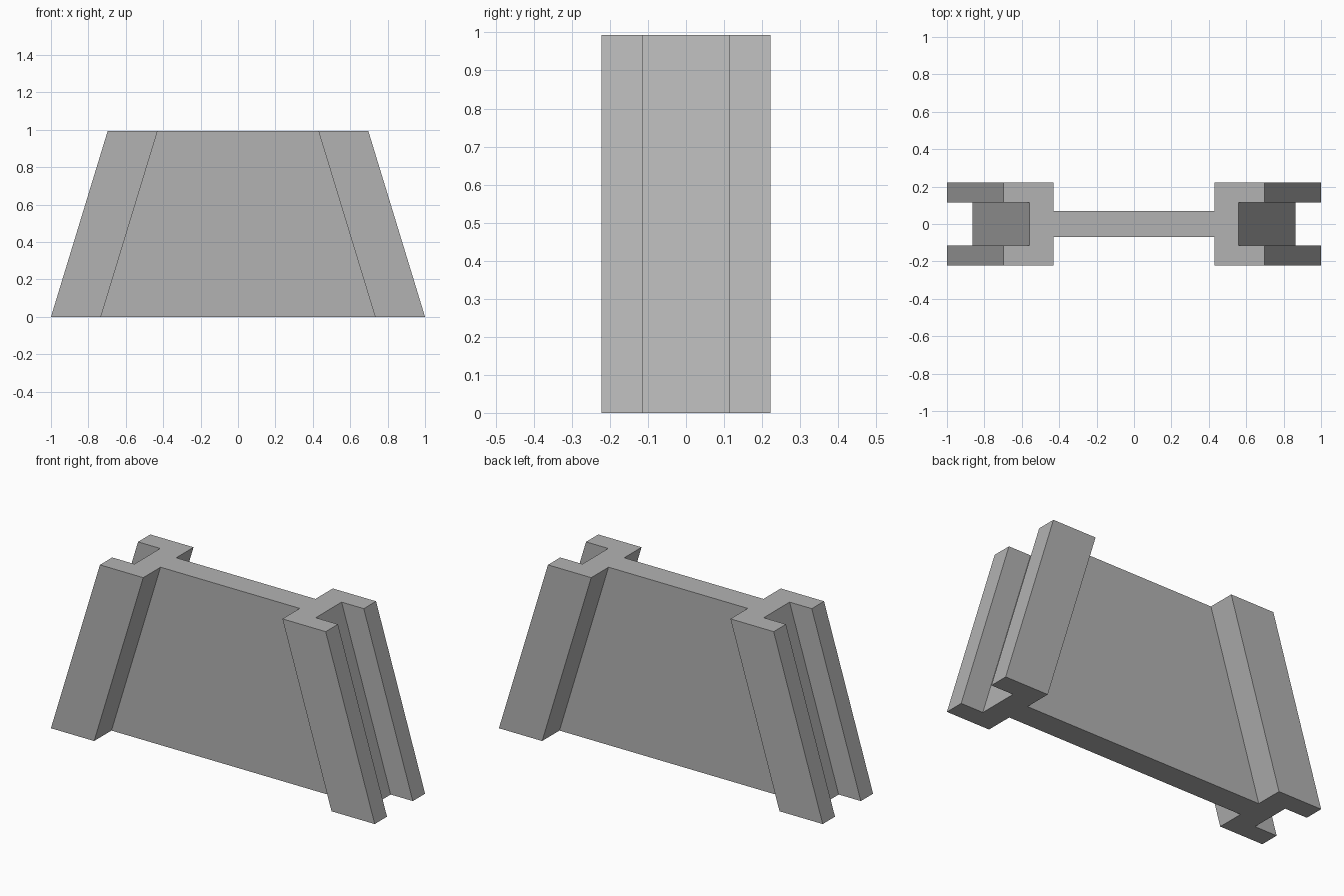
import bpy
import bmesh

# Remove the default cube
cube = bpy.data.objects.get("Cube")
if cube:
    bpy.data.objects.remove(cube, do_unlink=True)

HEIGHT = 0.993
LEAN = 0.303  # how far each end moves inward from foot to top

# Plain grey material
grey = bpy.data.materials.new("plain_grey")
grey.use_nodes = True
colour = (0.45, 0.45, 0.45, 1)
grey.diffuse_color = colour
grey.node_tree.nodes["Principled BSDF"].inputs["Base Color"].default_value = colour

# Quarter of the plan outline: web, flange, end groove
quarter = [(0.733, 0.069), (0.733, 0.222), (1, 0.222), (1, 0.114), (0.863, 0.114)]
half = quarter + [(x, -y) for x, y in reversed(quarter)]
outline = half + [(-x, -y) for x, y in half]


def leaning_prism(name, points, height, lean, material):
    """Raise a plan outline, leaning both ends toward the centre."""
    bm = bmesh.new()
    foot = [bm.verts.new((x, y, 0)) for x, y in points]
    top = [bm.verts.new((x - lean if x > 0 else x + lean, y, height)) for x, y in points]
    bm.faces.new(foot)
    bm.faces.new(top)
    n = len(points)
    for i in range(n):
        j = (i + 1) % n
        bm.faces.new((foot[i], foot[j], top[j], top[i]))
    bmesh.ops.recalc_face_normals(bm, faces=bm.faces)
    mesh = bpy.data.meshes.new(name)
    bm.to_mesh(mesh)
    bm.free()
    mesh.materials.append(material)
    obj = bpy.data.objects.new(name, mesh)
    bpy.context.collection.objects.link(obj)
    return obj


# Tapered panel with a grooved leaning post at each end
leaning_prism("tapered_panel_with_posts", outline, HEIGHT, LEAN, grey)
